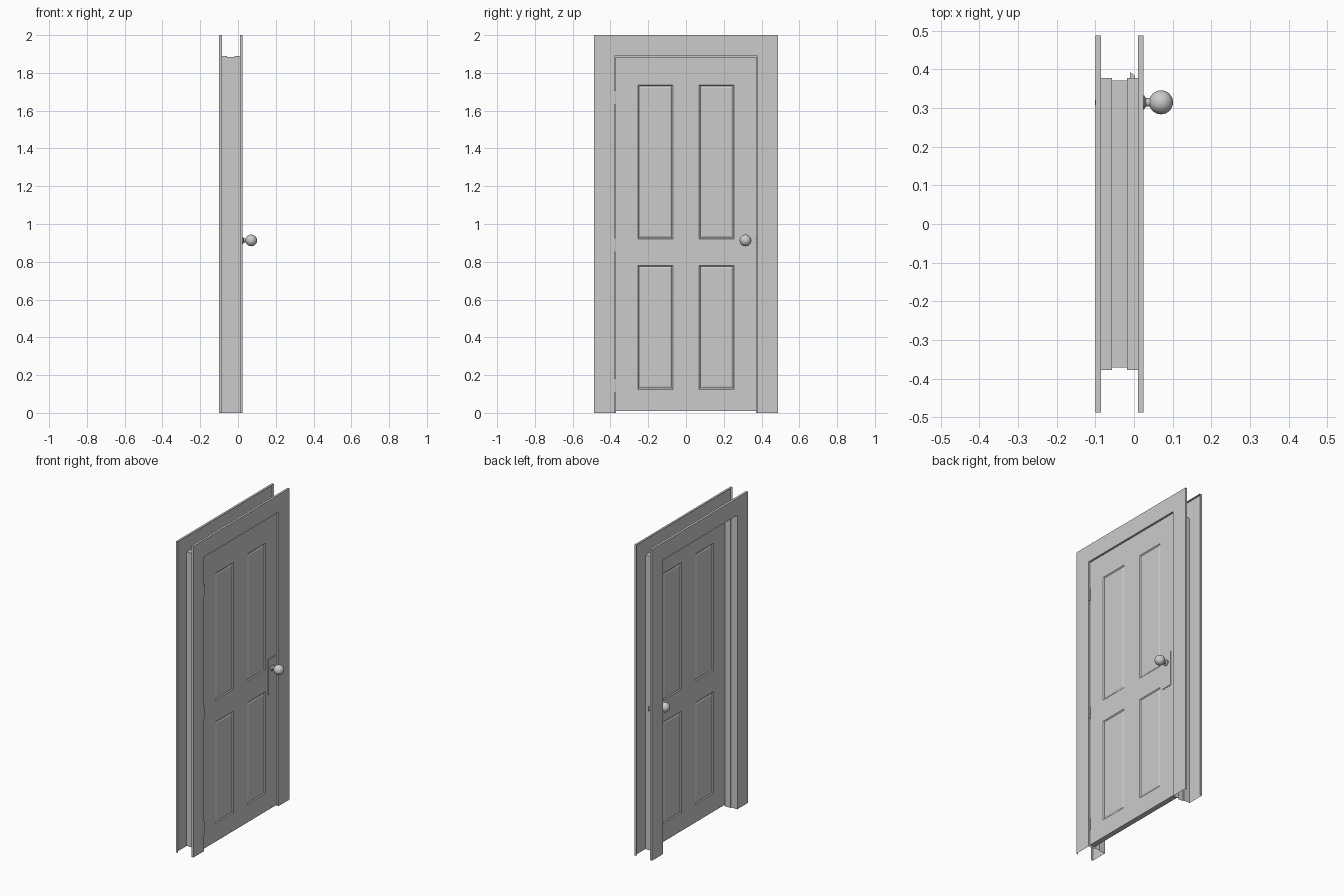
import bpy, bmesh, math
from mathutils import Vector, Matrix

if "Cube" in bpy.data.objects:
    bpy.data.objects.remove(bpy.data.objects["Cube"])

grey = bpy.data.materials.new("light grey")
grey.diffuse_color = (0.6, 0.6, 0.6, 1)
grey.use_nodes = True
grey.node_tree.nodes["Principled BSDF"].inputs["Base Color"].default_value = grey.diffuse_color

W, H = 0.378, 1.89      # half width and height of the opening
T = 0.017               # half thickness of the door


def finish(name, bm, smooth=False):
    me = bpy.data.meshes.new(name)
    bm.to_mesh(me)
    bm.free()
    me.materials.append(grey)
    ob = bpy.data.objects.new(name, me)
    bpy.context.collection.objects.link(ob)
    if smooth:
        bpy.ops.object.select_all(action='DESELECT')
        ob.select_set(True)
        bpy.context.view_layer.objects.active = ob
        bpy.ops.object.shade_smooth_by_angle(angle=math.radians(40))
    return ob


def sweep(name, profile):
    """Run an open (x, outward offset) profile around the doorway."""
    bm = bmesh.new()
    rows = []
    for x, d in profile:
        w, h = W + d, H + d
        rows.append([bm.verts.new((x, y, z)) for y, z in
                     ((-w, 0), (-w, h), (w, h), (w, 0))])
    for a, b in zip(rows, rows[1:]):
        for k in range(3):
            bm.faces.new((a[k], a[k + 1], b[k + 1], b[k]))
    return finish(name, bm)


def box_bm(lo, hi):
    bm = bmesh.new()
    lo, hi = Vector(lo), Vector(hi)
    size = hi - lo
    bmesh.ops.create_cube(bm, size=1, matrix=Matrix.Translation((lo + hi) / 2)
                          @ Matrix.Diagonal((*size, 1)))
    return bm


# frame: two hollow-backed architraves and the lining with its door stop
sweep("back_architrave", [(-0.085, 0.11), (-0.1, 0.11), (-0.1, 0), (-0.085, 0)])
sweep("jamb_lining", [(-0.085, 0), (-0.057, 0), (-0.057, -0.007),
                      (-0.0175, -0.007), (-0.0175, 0), (0.01, 0)])
sweep("front_architrave", [(0.01, 0), (0.024, 0), (0.024, 0.11), (0.01, 0.11)])

# door leaf with four grooved panels on both sides
Y_PANELS = [(-0.255, -0.07), (0.07, 0.255)]
Z_PANELS = [(0.125, 0.78), (0.92, 1.735)]
bm = box_bm((-T, -0.373, 0.01), (T, 0.373, 1.885))
for pairs, axis in ((Y_PANELS, Vector((0, 1, 0))), (Z_PANELS, Vector((0, 0, 1)))):
    for c in (v for p in pairs for v in p):
        bmesh.ops.bisect_plane(bm, geom=bm.verts[:] + bm.edges[:] + bm.faces[:],
                               plane_co=axis * c, plane_no=axis)
bm.normal_update()


def in_panel(f):
    c = f.calc_center_median()
    return (abs(f.normal.x) > 0.9 and any(a < c.y < b for a, b in Y_PANELS)
            and any(a < c.z < b for a, b in Z_PANELS))


panels = [f for f in bm.faces if in_panel(f)]
bmesh.ops.inset_individual(bm, faces=panels, thickness=0.008, depth=-0.005)
bmesh.ops.inset_individual(bm, faces=panels, thickness=0.014, depth=0.004)
finish("door", bm)

# knobs and finger plates on both sides
KX, KR = 0.07, 0.031
profile = [(T, 0.018), (0.026, 0.018), (0.031, 0.011), (0.041, 0.011)]
profile += [(KX - KR * math.cos(a), KR * math.sin(a))
            for a in [0.36 + (math.pi - 0.36) * i / 14 for i in range(15)]]
for side, label in ((1, "front"), (-1, "back")):
    bm = bmesh.new()
    vs = [bm.verts.new((x * side, 0.315 + r, 0.913)) for x, r in profile]
    es = [bm.edges.new(p) for p in zip(vs, vs[1:])]
    bmesh.ops.spin(bm, geom=vs + es, cent=(0, 0.315, 0.913), axis=(1, 0, 0),
                   angle=2 * math.pi, steps=28)
    bmesh.ops.remove_doubles(bm, verts=bm.verts[:], dist=1e-5)
    bmesh.ops.recalc_face_normals(bm, faces=bm.faces[:])
    finish(label + "_knob", bm, True)

    x0, x1 = sorted((side * (T - 0.001), side * (T + 0.004)))
    bm = box_bm((x0, 0.275, 0.75), (x1, 0.355, 0.98))
    rim = [e for e in bm.edges
           if all(abs(v.co.x) > T + 0.003 for v in e.verts)]
    bmesh.ops.bevel(bm, geom=rim, offset=0.003, segments=2, affect='EDGES')
    finish(label + "_finger_plate", bm, True)

# latch bolt with a slanted tip
bm = box_bm((-0.01, 0.36, 0.901), (0.003, 0.393, 0.925))
for v in bm.verts:
    if v.co.x > 0 and v.co.y > 0.38:
        v.co.y = 0.384
finish("latch_bolt", bm)

# hinges: knuckle barrel plus leaf in the gap
for i, z in enumerate((0.145, 0.888, 1.67)):
    bm = bmesh.new()
    bmesh.ops.create_cone(bm, cap_ends=True, segments=12, radius1=0.005,
                          radius2=0.005, depth=0.075,
                          matrix=Matrix.Translation((0.019, -0.3745, z)))
    finish("hinge_barrel_%d" % (i + 1), bm, True)
    finish("hinge_leaf_%d" % (i + 1),
           box_bm((-0.012, -0.377, z - 0.0375), (0.018, -0.373, z + 0.0375)))
